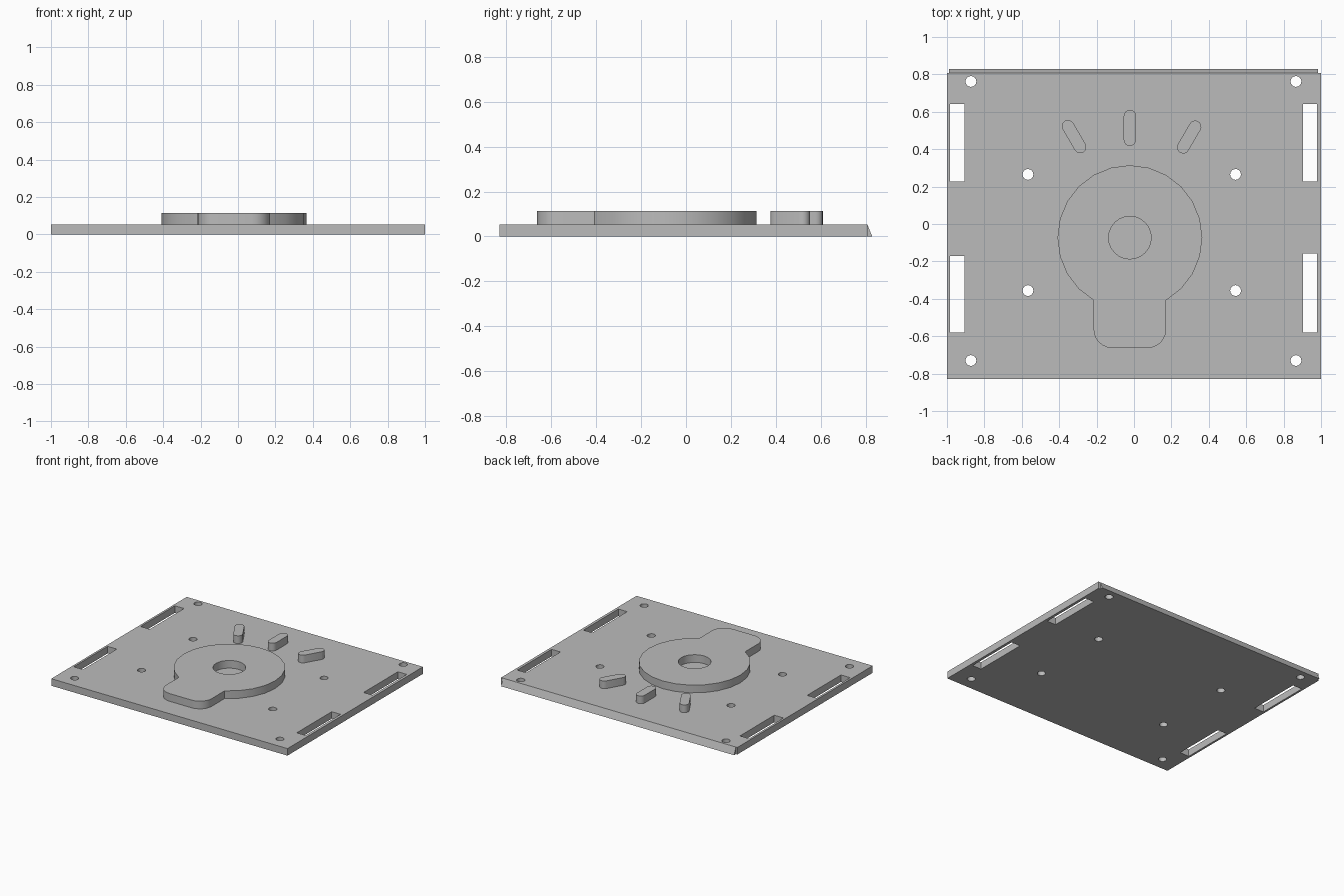
import bpy, bmesh
from math import sin, cos, pi, radians, atan2
from mathutils import Vector

cube = bpy.data.objects.get("Cube")
if cube:
    bpy.data.objects.remove(cube, do_unlink=True)

grey = bpy.data.materials.new("plain grey")
grey.use_nodes = True
colour = (0.5, 0.5, 0.5, 1)
grey.diffuse_color = colour
grey.node_tree.nodes["Principled BSDF"].inputs["Base Color"].default_value = colour

PLATE_TOP, RAISED_TOP = 0.054, 0.113
CX, CY = -0.022, -0.073          # centre of the raised dial


def arc(x, y, r, start=0, end=360, steps=24):
    """Points along an arc; a full circle leaves out the repeated end point."""
    count = steps if end - start == 360 else steps + 1
    angles = [radians(start + (end - start) * i / steps) for i in range(count)]
    return [(x + r * cos(a), y + r * sin(a)) for a in angles]


def rect(x0, x1, y0, y1):
    return [(x0, y0), (x1, y0), (x1, y1), (x0, y1)]


def capsule(a, b, r):
    """Rounded bar outline between two end centres."""
    turn = atan2(b[1] - a[1], b[0] - a[0]) * 180 / pi
    return arc(*b, r, turn - 90, turn + 90, 8) + arc(*a, r, turn + 90, turn + 270, 8)


def finish(name, bm):
    bmesh.ops.recalc_face_normals(bm, faces=bm.faces[:])
    mesh = bpy.data.meshes.new(name)
    bm.to_mesh(mesh)
    bm.free()
    mesh.materials.append(grey)
    obj = bpy.data.objects.new(name, mesh)
    bpy.context.collection.objects.link(obj)
    bpy.ops.object.select_all(action='DESELECT')
    obj.select_set(True)
    bpy.context.view_layer.objects.active = obj
    bpy.ops.object.shade_smooth_by_angle(angle=radians(30))
    return obj


def extrude_outline(name, loops, z0, z1):
    """Fill an outline with optional holes and extrude it upward."""
    bm = bmesh.new()
    edges = []
    for loop in loops:
        verts = [bm.verts.new((x, y, z0)) for x, y in loop]
        edges += [bm.edges.new((v, verts[i - 1])) for i, v in enumerate(verts)]
    bmesh.ops.triangle_fill(bm, edges=edges, use_beauty=True, normal=(0, 0, 1))
    result = bmesh.ops.extrude_face_region(bm, geom=bm.faces[:], use_keep_orig=True)
    top = [g for g in result["geom"] if isinstance(g, bmesh.types.BMVert)]
    bmesh.ops.translate(bm, verts=top, vec=Vector((0, 0, z1 - z0)))
    return finish(name, bm)


# Base plate with screw holes and edge slots
holes = [arc(x, y, 0.029, steps=16) for x in (-0.872, 0.866) for y in (-0.73, 0.762)]
holes += [arc(x, y, 0.029, steps=16) for x in (-0.567, 0.543) for y in (-0.356, 0.265)]
slots = [rect(-0.984, -0.906, 0.227, 0.642), rect(-0.984, -0.906, -0.58, -0.171),
         rect(0.904, 0.979, 0.227, 0.642), rect(0.904, 0.979, -0.58, -0.158)]
extrude_outline("base_plate", [rect(-1, 1, -0.83, 0.808)] + holes + slots, 0, PLATE_TOP)

# Sloped lip along the back edge
bm = bmesh.new()
ends = [[bm.verts.new((x, y, z)) for y, z in ((0.808, 0), (0.83, 0), (0.808, PLATE_TOP))]
        for x in (-0.988, 0.984)]
for end in ends:
    bm.faces.new(end)
for i in range(3):
    bm.faces.new((ends[0][i - 1], ends[0][i], ends[1][i], ends[1][i - 1]))
finish("back_lip", bm)

# Raised dial with a rounded tab and a central recess
dial = arc(CX, CY, 0.387, -60, 240, 20)
dial += arc(CX - 0.094, -0.563, 0.1, 180, 270, 6)
dial += arc(CX + 0.094, -0.563, 0.1, 270, 360, 6)
extrude_outline("raised_dial", [dial, arc(CX, CY, 0.114)], PLATE_TOP, RAISED_TOP)

# Three raised ray bars behind the dial
rays = {"left_ray": ((0.263, 0.41), (0.327, 0.52)),
        "middle_ray": ((CX, 0.45), (CX, 0.577)),
        "right_ray": ((-0.288, 0.412), (-0.353, 0.523))}
for name, (inner, outer) in rays.items():
    extrude_outline(name, [capsule(inner, outer, 0.033)], PLATE_TOP, RAISED_TOP)
